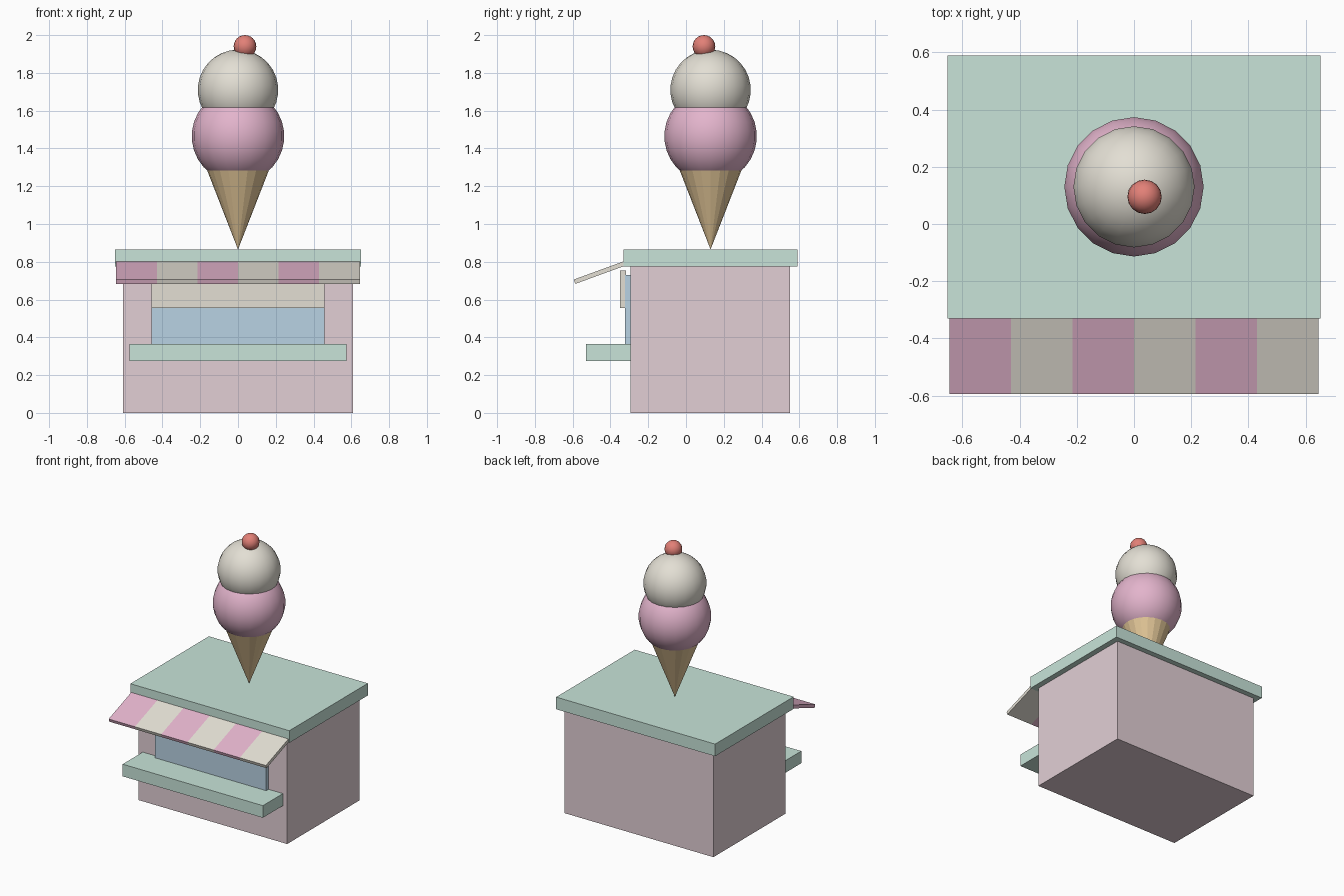
import bpy, bmesh, math
from mathutils import Matrix

cube = bpy.data.objects.get("Cube")
if cube:
    bpy.data.objects.remove(cube, do_unlink=True)


def material(name, *rgb):
    linear = [((c / 255 + 0.055) / 1.055) ** 2.4 for c in rgb] + [1]
    mat = bpy.data.materials.new(name)
    mat.use_nodes = True
    mat.diffuse_color = linear
    mat.node_tree.nodes["Principled BSDF"].inputs["Base Color"].default_value = linear
    return mat


MINT = material("mint", 200, 228, 217)
MAUVE = material("pale mauve", 226, 207, 213)
CREAM = material("cream", 227, 223, 212)
PINK = material("pink", 227, 180, 204)
BLUE = material("window blue", 185, 210, 227)
WAFFLE = material("waffle tan", 227, 199, 152)
CHERRY = material("cherry red", 226, 128, 119)


def make(name, bm, *mats):
    bmesh.ops.recalc_face_normals(bm, faces=bm.faces)
    mesh = bpy.data.meshes.new(name)
    bm.to_mesh(mesh)
    bm.free()
    for mat in mats:
        mesh.materials.append(mat)
    obj = bpy.data.objects.new(name, mesh)
    bpy.context.collection.objects.link(obj)
    return obj


def box(name, half_width, y, z, mat):
    """Box centred on x, spanning the given y and z ranges."""
    bm = bmesh.new()
    size = (2 * half_width, y[1] - y[0], z[1] - z[0])
    middle = (0, sum(y) / 2, sum(z) / 2)
    bmesh.ops.create_cube(bm, size=1, matrix=Matrix.Translation(middle) @ Matrix.Diagonal((*size, 1)))
    return make(name, bm, mat)


def ball(name, centre, radius, mat, segments=20):
    bm = bmesh.new()
    bmesh.ops.create_uvsphere(bm, u_segments=segments, v_segments=segments * 3 // 4,
                              radius=radius, matrix=Matrix.Translation(centre))
    for face in bm.faces:
        face.smooth = True
    return make(name, bm, mat)


# Kiosk
FRONT = -0.295
box("kiosk_body", 0.61, (FRONT, 0.55), (0, 0.775), MAUVE)
box("roof", 0.652, (-0.33, 0.59), (0.775, 0.865), MINT)
box("counter", 0.575, (-0.53, FRONT), (0.275, 0.365), MINT)
box("serving_window", 0.457, (-0.322, FRONT), (0.365, 0.73), BLUE)
box("sign_board", 0.457, (-0.35, -0.318), (0.555, 0.755), CREAM)

# Awning: sloped slab profile extruded stripe by stripe
STRIPES, HALF = 6, 0.645
profile = [(-0.32, 0.806), (-0.594, 0.706), (-0.586, 0.683), (-0.32, 0.78)]
bm = bmesh.new()
rings = [[bm.verts.new((-HALF + 2 * HALF * i / STRIPES, y, z)) for y, z in profile]
         for i in range(STRIPES + 1)]
for i, (a, b) in enumerate(zip(rings, rings[1:])):
    for j in range(4):
        k = (j + 1) % 4
        bm.faces.new((a[j], a[k], b[k], b[j])).material_index = i % 2
bm.faces.new(rings[0]).material_index = 0
bm.faces.new(rings[-1]).material_index = 1
make("striped_awning", bm, PINK, CREAM)

# Ice cream cone standing on the roof
CONE_Y, TIP, RIM = 0.13, 0.865, 1.37
bm = bmesh.new()
bmesh.ops.create_cone(bm, cap_ends=True, segments=20, radius1=0, radius2=0.197, depth=RIM - TIP,
                      matrix=Matrix.Translation((0, CONE_Y, (TIP + RIM) / 2)))
bmesh.ops.remove_doubles(bm, verts=bm.verts, dist=0.0001)
make("waffle_cone", bm, WAFFLE)
ball("lower_scoop", (0, CONE_Y, 1.465), 0.245, PINK)
ball("upper_scoop", (0, CONE_Y, 1.71), 0.213, CREAM)
ball("cherry", (0.037, 0.095, 1.94), 0.06, CHERRY, 16)
